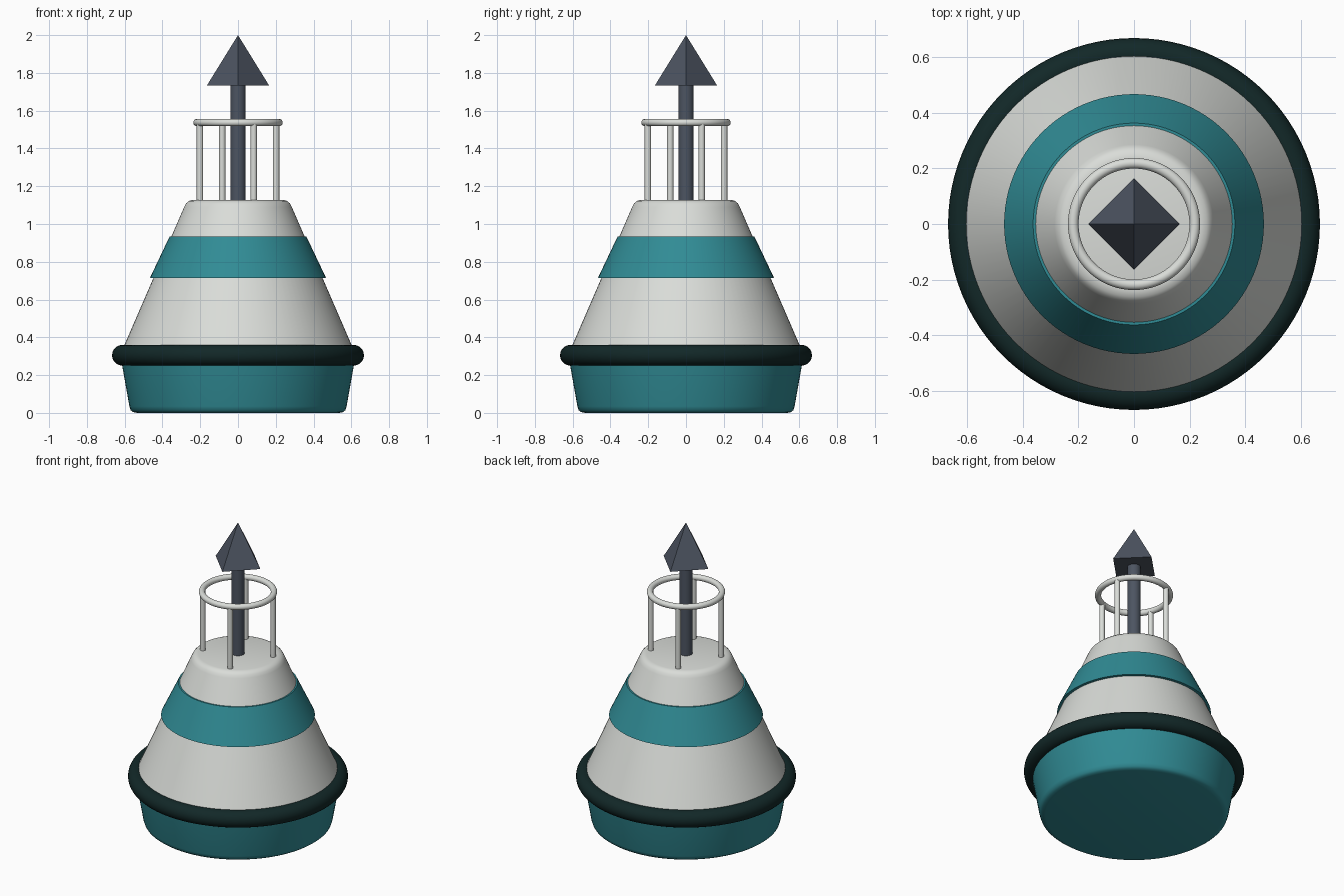
import bpy
import bmesh
from math import cos, sin, pi, radians

cube = bpy.data.objects.get("Cube")
if cube:
    bpy.data.objects.remove(cube, do_unlink=True)


def make_material(name, color):
    mat = bpy.data.materials.new(name)
    mat.use_nodes = True
    mat.diffuse_color = (*color, 1)
    mat.node_tree.nodes["Principled BSDF"].inputs["Base Color"].default_value = (*color, 1)
    return mat


white = make_material("off white", (0.70, 0.72, 0.69))
teal = make_material("teal", (0.03, 0.26, 0.30))
rubber = make_material("dark green rubber", (0.006, 0.021, 0.021))
slate = make_material("slate grey", (0.073, 0.089, 0.12))


def finish(obj, name, mat, smooth=True):
    obj.name = obj.data.name = name
    obj.data.materials.append(mat)
    if smooth:
        bpy.ops.object.select_all(action="DESELECT")
        obj.select_set(True)
        bpy.context.view_layer.objects.active = obj
        bpy.ops.object.shade_smooth_by_angle(angle=radians(35))
    return obj


def lathe(name, profile, mat, closed=False, steps=96):
    """Revolve (radius, z) points; open profiles are capped at both ends."""
    bm = bmesh.new()
    rings = [[bm.verts.new((r * cos(2 * pi * i / steps), r * sin(2 * pi * i / steps), z))
              for i in range(steps)] for r, z in profile]
    pairs = list(zip(rings, rings[1:]))
    if closed:
        pairs.append((rings[-1], rings[0]))
    else:
        bm.faces.new(rings[0])
        bm.faces.new(rings[-1])
    for low, high in pairs:
        for i in range(steps):
            j = (i + 1) % steps
            bm.faces.new((low[i], low[j], high[j], high[i]))
    bmesh.ops.recalc_face_normals(bm, faces=bm.faces)
    mesh = bpy.data.meshes.new(name)
    bm.to_mesh(mesh)
    bm.free()
    obj = bpy.data.objects.new(name, mesh)
    bpy.context.collection.objects.link(obj)
    return finish(obj, name, mat)


def rod(name, radius, bottom, top, mat, x=0, y=0, sides=24):
    bpy.ops.mesh.primitive_cylinder_add(vertices=sides, radius=radius, depth=top - bottom,
                                        location=(x, y, (top + bottom) / 2))
    return finish(bpy.context.object, name, mat)


def hoop(name, major, minor, z, mat):
    bpy.ops.mesh.primitive_torus_add(major_radius=major, minor_radius=minor, location=(0, 0, z),
                                     major_segments=96, minor_segments=20)
    return finish(bpy.context.object, name, mat)


# Float: teal lower hull, white cone with rounded shoulder, raised teal band
lathe("lower_hull", [(0.535, 0), (0.555, 0.004), (0.568, 0.014), (0.575, 0.035), (0.623, 0.305)], teal)
lathe("upper_cone", [(0.625, 0.305), (0.285, 1.09), (0.276, 1.108), (0.261, 1.122), (0.24, 1.127)], white)
lathe("painted_band", [(0.43, 0.715), (0.466, 0.715), (0.362, 0.934), (0.335, 0.934)], teal, closed=True)
hoop("rubber_fender", 0.612, 0.055, 0.305, rubber)

# Guard rail with four posts
RAIL = 0.218
hoop("guard_rail", RAIL, 0.019, 1.537, white)
for k in range(4):
    a = radians(22.5 + 90 * k)
    rod(f"rail_post_{k + 1}", 0.017, 1.11, 1.537, white, RAIL * cos(a), RAIL * sin(a), 16)

# Mast with pyramid topmark
rod("mast", 0.041, 1.11, 1.76, slate)
bpy.ops.mesh.primitive_cone_add(vertices=4, radius1=0.165, radius2=0, depth=0.267,
                                location=(0, 0, 1.8665))
finish(bpy.context.object, "topmark", slate, smooth=False)
